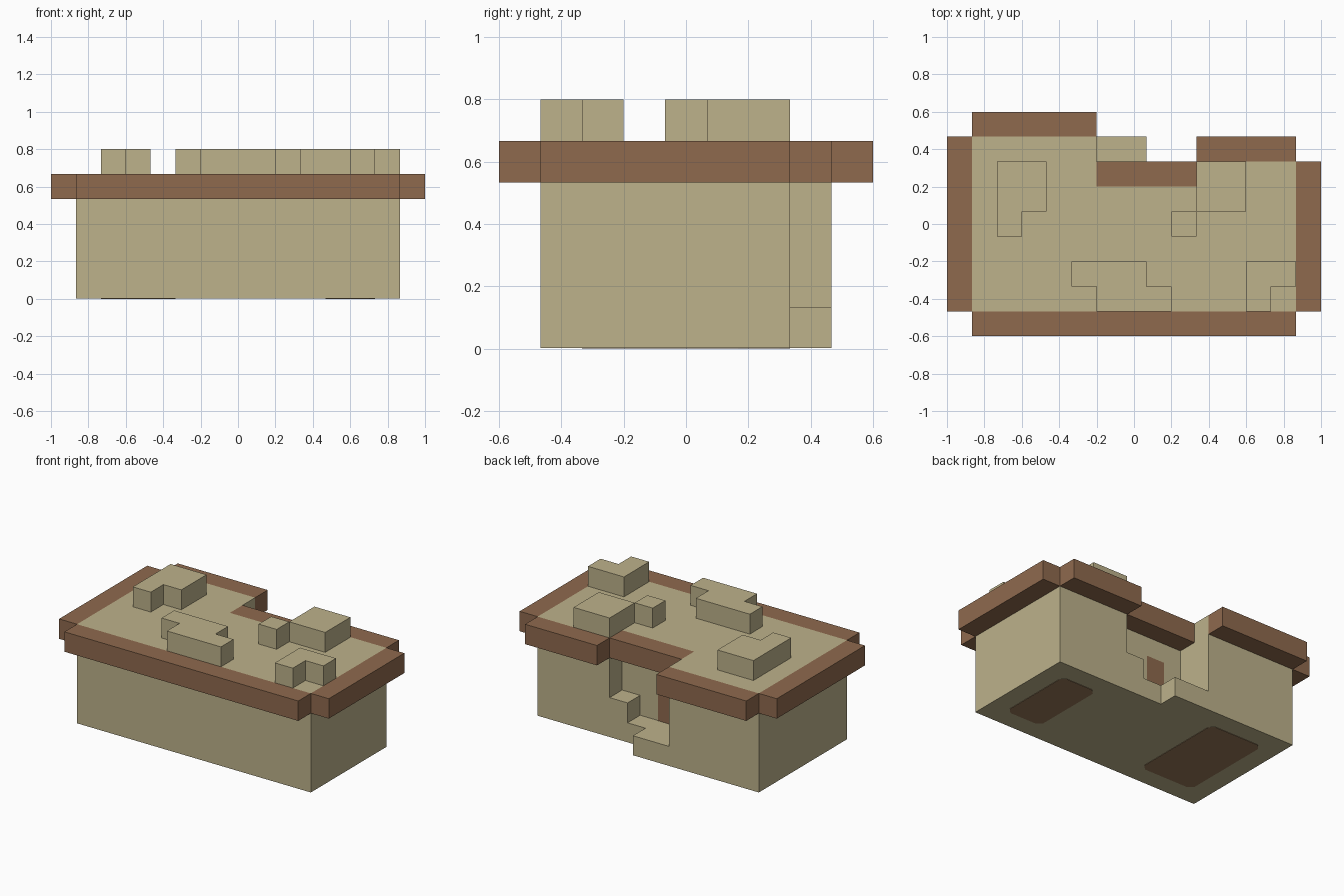
import bpy, bmesh

if "Cube" in bpy.data.objects:
    bpy.data.objects.remove(bpy.data.objects["Cube"], do_unlink=True)

U = 2 / 15        # one building block
H = 0.5           # block edges sit on half steps
THIN = 0.02       # thickness of painted plates, in blocks


def material(name, rgb):
    m = bpy.data.materials.new(name)
    m.use_nodes = True
    m.diffuse_color = (*rgb, 1)
    m.node_tree.nodes["Principled BSDF"].inputs["Base Color"].default_value = (*rgb, 1)
    return m


sand = material("sandstone", (0.509, 0.445, 0.258))
clay = material("brown_clay", (0.275, 0.144, 0.076))
dirt = material("dark_floor", (0.31, 0.19, 0.1))


def prism(name, outline, z0, z1, mat):
    """Extrude a floor outline, measured in blocks, from z0 to z1."""
    bm = bmesh.new()
    face = bm.faces.new([bm.verts.new((x * U, y * U, z0 * U)) for x, y in outline])
    ext = bmesh.ops.extrude_face_region(bm, geom=[face])["geom"]
    verts = [g for g in ext if isinstance(g, bmesh.types.BMVert)]
    bmesh.ops.translate(bm, verts=verts, vec=(0, 0, (z1 - z0) * U))
    bmesh.ops.recalc_face_normals(bm, faces=bm.faces)
    mesh = bpy.data.meshes.new(name)
    bm.to_mesh(mesh)
    bm.free()
    mesh.materials.append(mat)
    obj = bpy.data.objects.new(name, mesh)
    bpy.context.collection.objects.link(obj)
    return obj


def box(name, x0, x1, y0, y1, z0, z1, mat):
    return prism(name, [(x0, y0), (x1, y0), (x1, y1), (x0, y1)], z0, z1, mat)


# main walls with the entrance notch at the back
prism("walls", [(-6.5, -3.5), (6.5, -3.5), (6.5, 2.5), (2.5, 2.5), (2.5, 1.5),
                (-1.5, 1.5), (-1.5, 3.5), (-6.5, 3.5)], THIN, 5, sand)

# steps and door in the notch
prism("low_step", [(-1.5, 1.5), (1.5, 1.5), (1.5, 2.5), (H, 2.5), (H, 3.5), (-1.5, 3.5)],
      THIN, 1, sand)
box("high_step", 1.5, 2.5, 1.5, 2.5, THIN, 2, sand)
box("door", -H, H, 1.5, 1.5 + THIN, 1, 3, clay)

# overhanging roof rim
for name, x0, x1, y0, y1 in [
    ("rim_front", -6.5, 6.5, -4.5, -3.5),
    ("rim_right", -7.5, -6.5, -3.5, 3.5),
    ("rim_left", 6.5, 7.5, -3.5, 2.5),
    ("rim_back_right", -6.5, -1.5, 3.5, 4.5),
    ("rim_back_left", 2.5, 6.5, 2.5, 3.5),
    ("rim_notch", -1.5, 2.5, 1.5, 2.5),
]:
    box(name, x0, x1, y0, y1, 4, 5, clay)

# raised blocks on the roof
prism("roof_block_right", [(-5.5, -H), (-4.5, -H), (-4.5, H), (-3.5, H),
                           (-3.5, 2.5), (-5.5, 2.5)], 5, 6, sand)
prism("roof_block_front", [(-1.5, -3.5), (1.5, -3.5), (1.5, -2.5), (H, -2.5), (H, -1.5),
                           (-2.5, -1.5), (-2.5, -2.5), (-1.5, -2.5)], 5, 6, sand)
box("roof_block_back_small", 1.5, 2.5, -H, H, 5, 6, sand)
box("roof_block_back_large", 2.5, 4.5, H, 2.5, 5, 6, sand)
prism("roof_block_left", [(4.5, -3.5), (5.5, -3.5), (5.5, -2.5), (6.5, -2.5),
                          (6.5, -1.5), (4.5, -1.5)], 5, 6, sand)


# dark patches with clipped corners under the floor
def floor_patch(name, x0, x1, y0, y1, c=0.25):
    prism(name, [(x0 + c, y0), (x1 - c, y0), (x1, y0 + c), (x1, y1 - c),
                 (x1 - c, y1), (x0 + c, y1), (x0, y1 - c), (x0, y0 + c)], 0, THIN, dirt)


floor_patch("floor_patch_left", 3.5, 5.5, -2.5, 1.5)
floor_patch("floor_patch_right", -5.5, -2.5, -2.5, 2.5)
